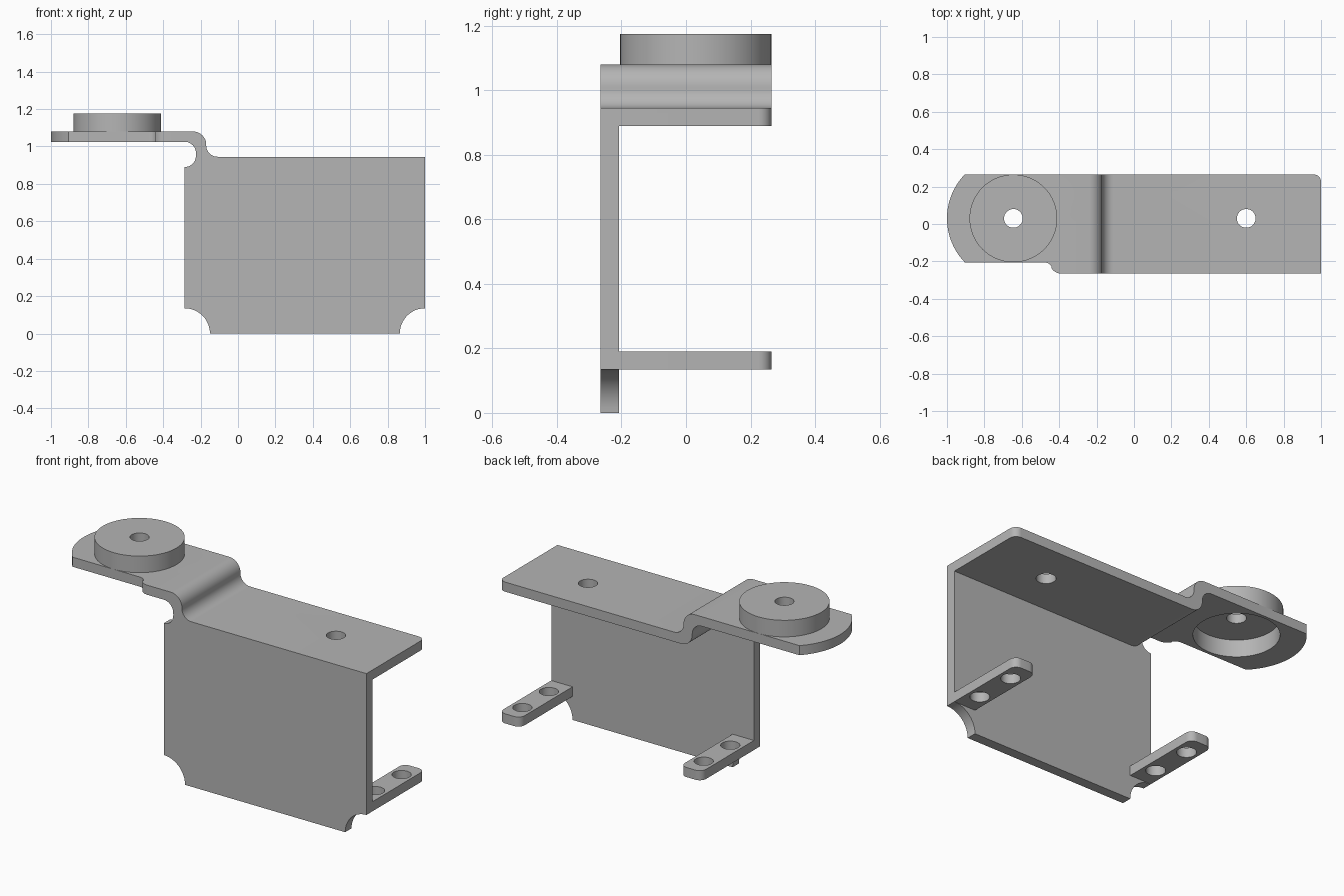
import bpy, bmesh, math
from mathutils import Vector

if "Cube" in bpy.data.objects:
    bpy.data.objects.remove(bpy.data.objects["Cube"], do_unlink=True)

# One plain metal colour
metal = bpy.data.materials.new("grey metal")
metal.use_nodes = True
GREY = (0.46, 0.46, 0.46, 1)
metal.diffuse_color = GREY
metal.node_tree.nodes["Principled BSDF"].inputs["Base Color"].default_value = GREY

T = 0.055                    # sheet thickness
LEFT, RIGHT = -0.285, 1.0    # front plate ends
FRONT, BACK = -0.265, 0.265
TOP, ARM_TOP = 0.945, 1.08   # heights of the two flange levels
BOSS = (-0.645, 0.03)


def arc(cx, cy, r, start, end, steps=12):
    angles = [math.radians(start + (end - start) * i / steps) for i in range(steps + 1)]
    return [(cx + r * math.cos(a), cy + r * math.sin(a)) for a in angles]


def prism(name, points, lo, hi, plane="XY"):
    """Extrude a closed outline along the axis normal to its plane."""
    place = (lambda p: (p[0], p[1], lo)) if plane == "XY" else (lambda p: (p[0], lo, p[1]))
    move = Vector((0, 0, hi - lo)) if plane == "XY" else Vector((0, hi - lo, 0))
    bm = bmesh.new()
    face = bm.faces.new([bm.verts.new(place(p)) for p in points])
    new = bmesh.ops.extrude_face_region(bm, geom=[face])["geom"]
    bmesh.ops.translate(bm, vec=move, verts=[v for v in new if isinstance(v, bmesh.types.BMVert)])
    bmesh.ops.recalc_face_normals(bm, faces=bm.faces)
    mesh = bpy.data.meshes.new(name)
    bm.to_mesh(mesh)
    bm.free()
    mesh.materials.append(metal)
    obj = bpy.data.objects.new(name, mesh)
    bpy.context.collection.objects.link(obj)
    return obj


def disc(name, centre, r, lo, hi):
    return prism(name, arc(*centre, r, 0, 360, 64)[:-1], lo, hi)


def combine(target, other, operation):
    """Apply a boolean and discard the tool object."""
    mod = target.modifiers.new(operation, "BOOLEAN")
    mod.operation, mod.object, mod.solver = operation, other, "EXACT"
    bpy.context.view_layer.objects.active = target
    bpy.ops.object.modifier_apply(modifier=mod.name)
    bpy.data.objects.remove(other, do_unlink=True)


# Stepped top strip: side profile with an S bend
web_l, web_r = LEFT + 0.06, LEFT + 0.06 + T
inner, outer = 0.06, 0.07
profile = [(-1.05, ARM_TOP)]
profile += arc(web_r - outer, ARM_TOP - outer, outer, 90, 0)
profile += arc(web_r + inner, TOP + inner, inner, 180, 270)
profile += [(1.05, TOP), (1.05, TOP - T)]
profile += arc(web_l + outer, TOP - T + outer, outer, 270, 180)
profile += arc(web_l - inner, ARM_TOP - T - inner, inner, 0, 90)
profile += [(-1.05, ARM_TOP - T)]
bracket = prism("bracket", profile, -0.4, 0.4, "XZ")

# Plan outline: rounded arm end, stepped front edge, rounded back corner
tip_r = 0.338
tip = math.degrees(math.asin(0.235 / tip_r))
outline = arc(-1 + tip_r, 0.03, tip_r, 180 - tip, 180 + tip, 24)
outline += arc(-0.48, -0.25, 0.045, 90, 30, 6)
outline += arc(-0.39, -0.205, 0.06, 212, 270, 6)
outline += [(RIGHT, FRONT)]
outline += arc(RIGHT - 0.04, BACK - 0.04, 0.04, 0, 90, 8)
combine(bracket, prism("plan", outline, 0.5, 1.5), "INTERSECT")

# Front plate with quarter-round notches and a bend relief
notch = 0.135
plate = arc(LEFT, 0, notch, 0, 90)
plate += arc(LEFT, TOP - T + 0.06, 0.06, 270, 360)
plate += [(-0.2, 0.95), (-0.13, 0.92), (RIGHT, 0.92)]
plate += arc(RIGHT, 0, notch, 90, 180)
combine(bracket, prism("front_plate", plate, FRONT, -0.208, "XZ"), "UNION")

# Two lower mounting tabs with rounded ends and paired holes
for x in (LEFT, RIGHT - notch):
    c = 0.04
    tab = [(x, -0.24), (x + notch, -0.24)]
    tab += arc(x + notch - c, BACK - c, c, 0, 90, 8)
    tab += arc(x + c, BACK - c, c, 90, 180, 8)
    combine(bracket, prism("tab", tab, notch, notch + T), "UNION")
    for y in (-0.09, 0.15):
        combine(bracket, disc("tab_hole", (x + notch / 2, y), 0.05, 0.1, 0.25), "DIFFERENCE")

# Raised round boss, hollow underneath, and the two top holes
combine(bracket, disc("boss", BOSS, 0.2345, ARM_TOP - 0.03, 1.175), "UNION")
combine(bracket, disc("recess", BOSS, 0.218, 0.95, 1.122), "DIFFERENCE")
for centre in (BOSS, (0.6, 0.03)):
    combine(bracket, disc("top_hole", centre, 0.05, 0.8, 1.3), "DIFFERENCE")

# Smooth the bends and round walls, keep the cut edges sharp
bpy.ops.object.select_all(action="DESELECT")
bracket.select_set(True)
bpy.context.view_layer.objects.active = bracket
bpy.ops.object.shade_smooth_by_angle(angle=math.radians(30))
